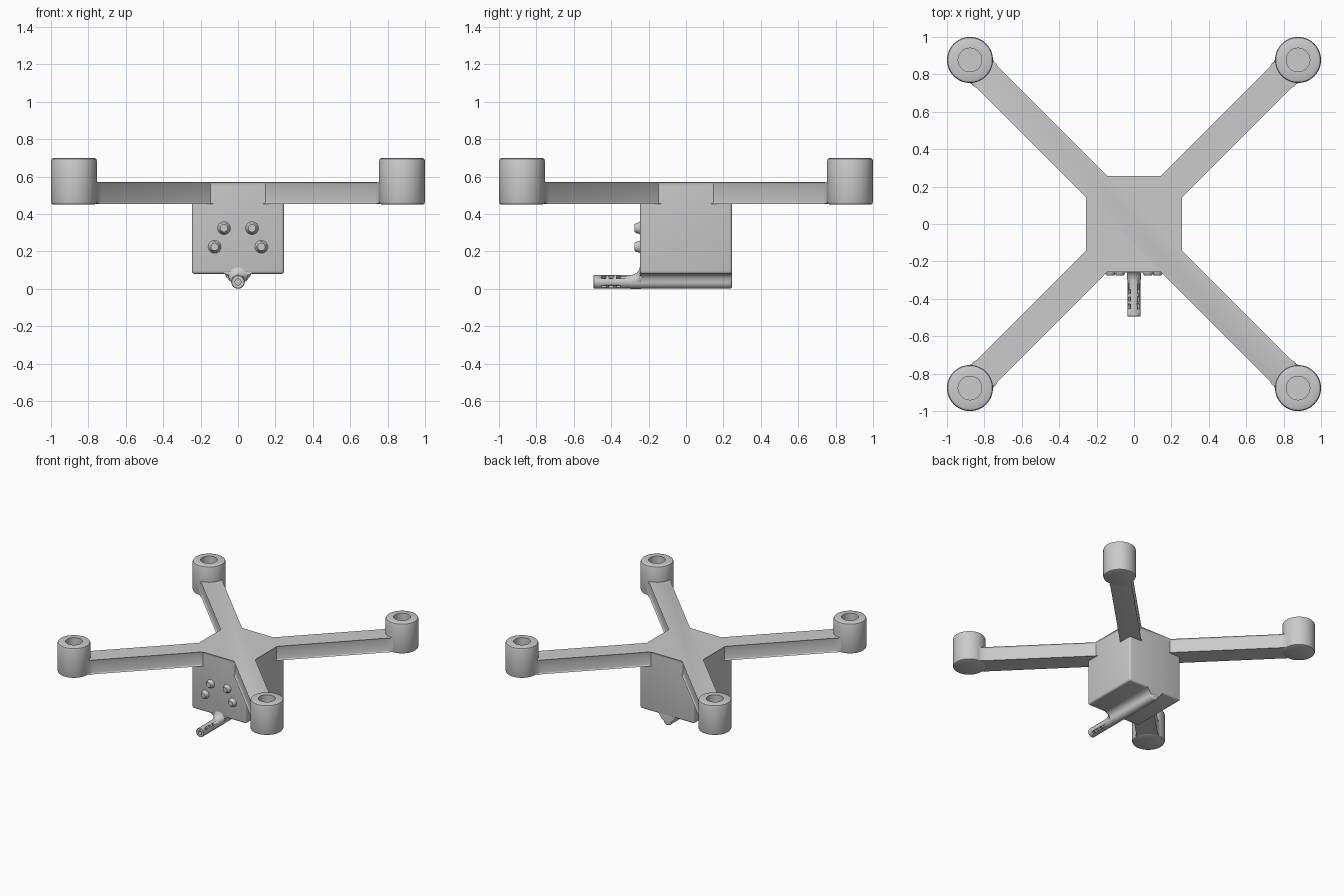
import bpy, bmesh
from math import sin, cos, pi, radians
from mathutils import Vector, Matrix

cube = bpy.data.objects.get("Cube")
if cube:
    bpy.data.objects.remove(cube, do_unlink=True)

grey = bpy.data.materials.new("plain grey")
grey.use_nodes = True
color = (0.6, 0.6, 0.6, 1)
grey.diffuse_color = color
grey.node_tree.nodes["Principled BSDF"].inputs["Base Color"].default_value = color


def finish(name, bm):
    bmesh.ops.remove_doubles(bm, verts=bm.verts, dist=1e-5)
    bmesh.ops.recalc_face_normals(bm, faces=bm.faces)
    mesh = bpy.data.meshes.new(name)
    bm.to_mesh(mesh)
    bm.free()
    mesh.materials.append(grey)
    obj = bpy.data.objects.new(name, mesh)
    bpy.context.collection.objects.link(obj)
    bpy.ops.object.select_all(action="DESELECT")
    obj.select_set(True)
    bpy.context.view_layer.objects.active = obj
    bpy.ops.object.shade_smooth_by_angle(angle=radians(35))
    return obj


def loft(rings, caps=True):
    """Skin a row of closed rings that have equal point counts."""
    bm = bmesh.new()
    rows = [[bm.verts.new(p) for p in ring] for ring in rings]
    n = len(rows[0])
    for a, b in zip(rows, rows[1:]):
        for i in range(n):
            j = (i + 1) % n
            bm.faces.new((a[i], a[j], b[j], b[i]))
    if caps:
        bm.faces.new(rows[0])
        bm.faces.new(rows[-1])
    return bm


def lathe(name, profile, centre, axis="Z", sides=48):
    """Spin (radius, distance) points around an axis through centre."""
    rings = []
    for r, d in profile:
        r = max(r, 1e-6)
        ring = []
        for i in range(sides):
            c, s = r * cos(2 * pi * i / sides), r * sin(2 * pi * i / sides)
            ring.append(Vector(centre) + Vector((c, s, d) if axis == "Z" else (c, d, s)))
        rings.append(ring)
    return finish(name, loft(rings))


HALF = 0.247      # half width of the body
ARM_Z, TOP = 0.455, 0.572

# Body box, rounded except where it meets the cross plate
bm = bmesh.new()
low, high = 0.08, TOP - 0.02
bmesh.ops.create_cube(bm, size=1, matrix=Matrix.Translation((0, 0, (low + high) / 2))
                      @ Matrix.Diagonal((2 * HALF, 2 * HALF, high - low, 1)))
edges = [e for e in bm.edges if min(v.co.z for v in e.verts) < 0.3]
bmesh.ops.bevel(bm, geom=edges, offset=0.015, segments=3, profile=0.5, affect="EDGES")
finish("body", bm)

# Cross plate: the top of the body and four arms, flared where they meet the pods
arm = [(0.2786, 0.0707), (1.11, 0.0707), (1.135, 0.077), (1.157, 0.09)]
outline = []
for k in range(4):
    turn = Matrix.Rotation(radians(45 + 90 * k), 3, "Z")
    points = [(u, -v) for u, v in arm] + [(u, v) for u, v in reversed(arm)]
    outline += [turn @ Vector((u, v, 0)) for u, v in points]
bm = loft([[p + Vector((0, 0, z)) for p in outline] for z in (ARM_Z, TOP)])
edges = []
for e in bm.edges:
    a, b = (v.co for v in e.verts)
    level = abs(a.z - b.z) < 0.01
    on_body = max(a.xy.length, b.xy.length) < 0.3
    if level and (a.z > 0.5 or not on_body):
        edges.append(e)
bmesh.ops.bevel(bm, geom=edges, offset=0.01, segments=3, profile=0.5, affect="EDGES")
finish("arm_cross", bm)

# Motor pods with a round socket in the top
pod = [(0, 0.45), (0.108, 0.45), (0.119, 0.455), (0.123, 0.466), (0.123, 0.684),
       (0.119, 0.695), (0.108, 0.70), (0.063, 0.70), (0.063, 0.59), (0, 0.59)]
for side, x in (("left", 1), ("right", -1)):
    for end, y in (("front", -1), ("back", 1)):
        lathe(f"{end}_{side}_motor_pod", pod, (0.877 * x, 0.877 * y, 0))

# Front knobs
knob = [(0.037, -0.245), (0.031, -0.25), (0.029, -0.256), (0.028, -0.264),
        (0.02, -0.275), (0, -0.275)]
for side, s in (("left", 1), ("right", -1)):
    lathe(f"upper_{side}_knob", knob, (0.075 * s, 0, 0.325), "Y", 24)
    lathe(f"lower_{side}_knob", knob, (0.125 * s, 0, 0.225), "Y", 24)

# Barrel with an open bore
R, AXIS_Z = 0.036, 0.037
barrel = lathe("barrel", [(0, -0.2), (R, -0.2), (R, -0.492), (R - 0.003, -0.495),
                          (0.016, -0.495), (0.016, -0.3), (0, -0.3)],
               (0, 0, AXIS_Z), "Y", 32)

# Vent slots cut through the barrel wall
bm = bmesh.new()
for y in (-0.44, -0.40, -0.36):
    for k in range(4):
        m = (Matrix.Translation((0, y, AXIS_Z)) @ Matrix.Rotation(radians(45 + 90 * k), 4, "Y")
             @ Matrix.Translation((0.032, 0, 0)) @ Matrix.Diagonal((0.038, 0.022, 0.017, 1)))
        bmesh.ops.create_cube(bm, size=1, matrix=m)
cutter = finish("vent_cutter", bm)
cutter.hide_render = True
cut = barrel.modifiers.new("vents", "BOOLEAN")
cut.operation = "DIFFERENCE"
cut.solver = "EXACT"
cut.object = cutter
bpy.context.view_layer.objects.active = barrel
bpy.ops.object.modifier_apply(modifier="vents")
bpy.data.objects.remove(cutter, do_unlink=True)

# Keel that blends the barrel into the underside of the body
half = [(0.075, 0.09), (0.074, 0.081), (0.058, 0.076), (0.046, 0.066), (0.039, 0.052)]
bowl = [(R * cos(a), AXIS_Z + R * sin(a)) for a in (-pi * i / 16 for i in range(17))]
section = half + bowl + [(-x, z) for x, z in reversed(half)]
bm = loft([[(x, y, z) for x, z in section] for y in (-0.247, 0.246)])
edges = [e for e in bm.edges if all(v.co.y > 0.2 and v.co.z < 0.085 for v in e.verts)]
bmesh.ops.bevel(bm, geom=edges, offset=0.012, segments=3, profile=0.5, affect="EDGES")
finish("keel", bm)

# Flare where the barrel leaves the front of the body
rings = []
for y, grow in ((-0.24, 0.045), (-0.247, 0.042), (-0.254, 0.025), (-0.264, 0.012),
                (-0.28, 0.004), (-0.298, 0)):
    ring = []
    for i in range(32):
        a = 2 * pi * i / 32
        r = R + 0.0003 + grow * max(0, sin(a))
        ring.append((r * cos(a), y, AXIS_Z + r * sin(a)))
    rings.append(ring)
finish("barrel_flare", loft(rings))
